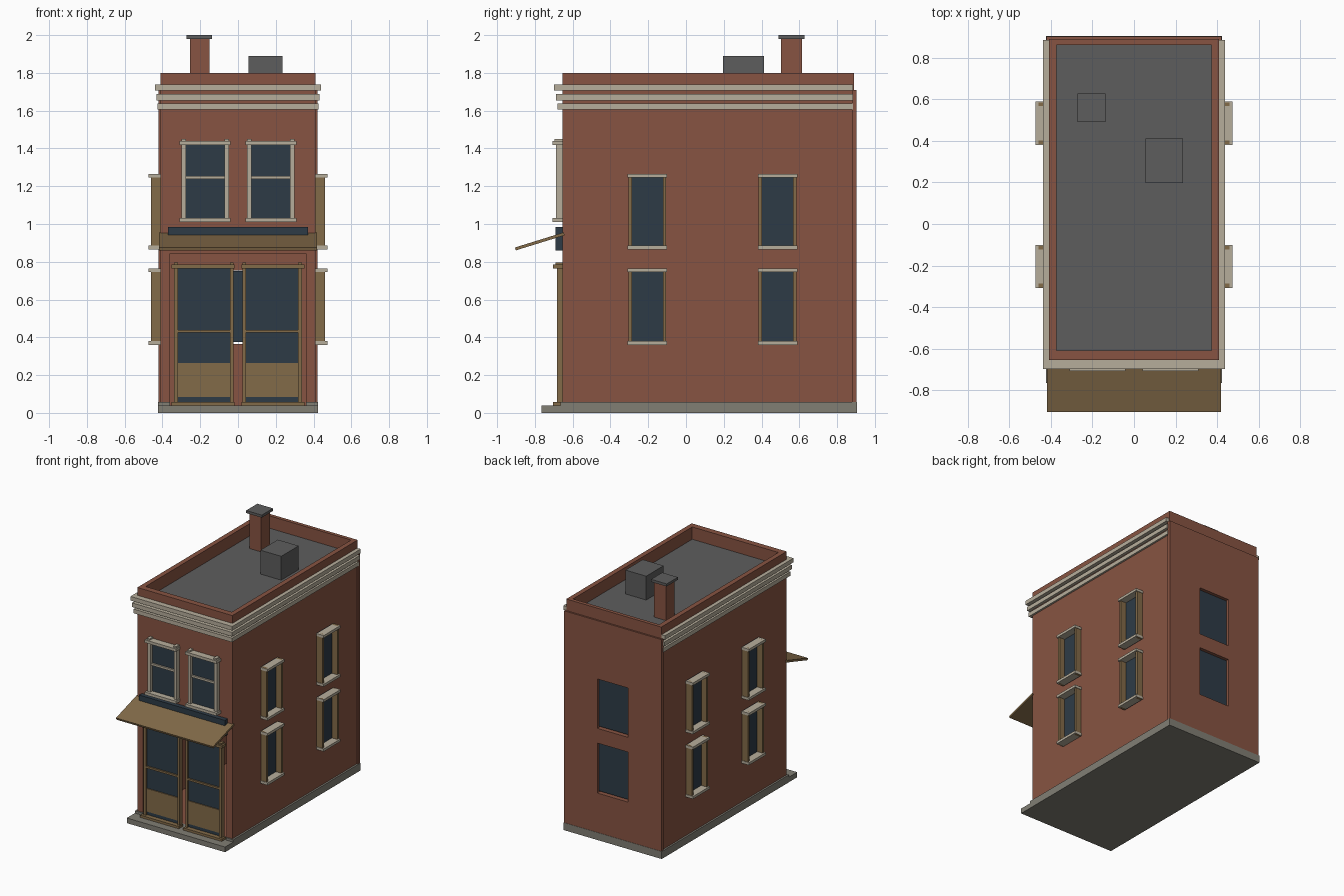
import bpy
from math import atan2, hypot
from mathutils import Vector

cube = bpy.data.objects.get("Cube")
if cube:
    bpy.data.objects.remove(cube, do_unlink=True)


def material(name, color):
    m = bpy.data.materials.new(name)
    m.use_nodes = True
    m.diffuse_color = (*color, 1)
    bsdf = m.node_tree.nodes["Principled BSDF"]
    bsdf.inputs["Base Color"].default_value = (*color, 1)
    bsdf.inputs["Roughness"].default_value = 0.8
    return m


BRICK = material("red brick", (0.245, 0.088, 0.054))
CREAM = material("cream trim", (0.47, 0.42, 0.33))
WOOD = material("tan wood", (0.225, 0.145, 0.066))
GLASS = material("dark blue glass", (0.027, 0.044, 0.062))
STONE = material("grey stone", (0.22, 0.21, 0.175))
ROOF = material("dark grey roof", (0.11, 0.11, 0.11))


def box(name, x, y, z, mat):
    """Box from its (low, high) range on each axis."""
    corners = [(a, b, c) for c in z for a, b in
               ((x[0], y[0]), (x[1], y[0]), (x[1], y[1]), (x[0], y[1]))]
    faces = [(3, 2, 1, 0), (4, 5, 6, 7)]
    faces += [(i, (i + 1) % 4, (i + 1) % 4 + 4, i + 4) for i in range(4)]
    mesh = bpy.data.meshes.new(name)
    mesh.from_pydata(corners, [], faces)
    mesh.materials.append(mat)
    ob = bpy.data.objects.new(name, mesh)
    bpy.context.collection.objects.link(ob)
    return ob


def cut(target, *cutters):
    for c in cutters:
        mod = target.modifiers.new("cut", "BOOLEAN")
        mod.operation = "DIFFERENCE"
        mod.solver = "EXACT"
        mod.object = c
        c.hide_render = True
        c.hide_viewport = True
        c.display_type = "WIRE"


def span(s, a, b):
    """Range mirrored to side s."""
    return (a, b) if s > 0 else (-b, -a)


FLOORS = ((0.36, 0.765), (0.865, 1.265))

# Hollow brick shell with parapet, shop opening and rear window holes
walls = box("brick_walls", (-0.41, 0.41), (-0.655, 0.89), (0.03, 1.8), BRICK)
back = box("back_wall", (-0.42, 0.42), (0.88, 0.903), (0.03, 1.71), BRICK)
base = box("foundation", (-0.424, 0.424), (-0.665, 0.905), (0, 0.058), STONE)
room = box("room_cutter", (-0.37, 0.37), (-0.61, 0.86), (0.04, 1.66), BRICK)
well = box("parapet_cutter", (-0.372, 0.372), (-0.608, 0.862), (1.7, 1.9), BRICK)
shop = box("shop_opening_cutter", (-0.36, 0.36), (-0.72, -0.6), (0.04, 0.845), BRICK)
holes = [box("rear_window_cutter", (-0.133, 0.133), (0.83, 0.95), (lo + 0.005, hi - 0.01), BRICK)
         for lo, hi in FLOORS]
cut(walls, room, well, shop, *holes)
cut(back, *holes)
cut(base, room, shop)

# Ground step and roof deck
box("front_step", (-0.424, 0.424), (-0.765, -0.655), (0, 0.04), STONE)
box("roof_deck", (-0.372, 0.372), (-0.608, 0.862), (1.695, 1.704), ROOF)

# Three cornice bands wrapping the front and sides
for i, z in enumerate((1.605, 1.655, 1.707)):
    grow = 0.425 + 0.007 * i
    front = -0.68 - 0.009 * i
    band = (z, z + 0.032)
    box("cornice_front", (-grow, grow), (front, -0.65), band, CREAM)
    for s in (-1, 1):
        box("cornice_side", span(s, 0.405, grow), (-0.65, 0.885), band, CREAM)

# Chimney and roof unit
box("chimney", (-0.255, -0.152), (0.503, 0.613), (1.7, 1.98), BRICK)
box("chimney_cap", (-0.273, -0.138), (0.49, 0.628), (1.98, 2.0), ROOF)
box("roof_unit", (0.055, 0.235), (0.197, 0.412), (1.7, 1.89), ROOF)

# Rear window glass
for lo, hi in FLOORS:
    box("rear_glass", (-0.133, 0.133), (0.878, 0.884), (lo + 0.015, hi - 0.015), GLASS)

# Side windows
for s in (-1, 1):
    for yc in (-0.205, 0.485):
        for lo, hi in FLOORS:
            box("side_glass", span(s, 0.407, 0.414), (yc - 0.09, yc + 0.09), (lo, hi), GLASS)
            for e in (-1, 1):
                edges = sorted((yc + e * 0.1, yc + e * 0.082))
                box("side_stile", span(s, 0.405, 0.46), edges, (lo, hi), WOOD)
            for z in (lo, hi - 0.02):
                box("side_sill", span(s, 0.405, 0.473), (yc - 0.104, yc + 0.104), (z, z + 0.02), CREAM)

# Upper front windows
for s in (-1, 1):
    box("front_glass", span(s, 0.06, 0.285), (-0.664, -0.655), (1.02, 1.43), GLASS)
    for a, b in ((0.048, 0.072), (0.275, 0.3)):
        box("front_stile", span(s, a, b), (-0.687, -0.65), (1.01, 1.43), CREAM)
        box("front_crown", span(s, a, b), (-0.695, -0.65), (1.43, 1.45), CREAM)
    box("front_mid_rail", span(s, 0.06, 0.285), (-0.677, -0.65), (1.237, 1.253), CREAM)
    for z in (1.01, 1.417):
        box("front_sill", span(s, 0.04, 0.31), (-0.708, -0.65), (z, z + 0.022), CREAM)

# Shop doors: framed glass over a wooden kick panel
for s in (-1, 1):
    box("door_glass", span(s, 0.03, 0.33), (-0.668, -0.66), (0.05, 0.78), GLASS)
    box("door_kick_panel", span(s, 0.03, 0.33), (-0.675, -0.655), (0.085, 0.265), WOOD)
    box("door_mid_rail", span(s, 0.03, 0.33), (-0.68, -0.655), (0.425, 0.44), WOOD)
    for a, b in ((0.024, 0.042), (0.317, 0.338)):
        box("door_stile", span(s, a, b), (-0.684, -0.65), (0.04, 0.77), WOOD)
        box("door_crown", span(s, a, b), (-0.692, -0.65), (0.78, 0.795), WOOD)
    box("door_head", span(s, 0.018, 0.352), (-0.703, -0.65), (0.765, 0.785), WOOD)
    box("door_sill", span(s, 0.018, 0.352), (-0.703, -0.65), (0.04, 0.058), WOOD)

# Signboard and sloping awning
box("signboard", (-0.37, 0.37), (-0.69, -0.65), (0.86, 0.985), GLASS)
top, tip = Vector((0, -0.645, 0.948)), Vector((0, -0.903, 0.868))
run = tip - top
half = hypot(run.y, run.z) / 2
awning = box("awning", (-0.419, 0.419), (-half, half), (-0.008, 0.008), WOOD)
awning.location = (top + tip) / 2
awning.rotation_euler.x = atan2(-run.z, -run.y)
